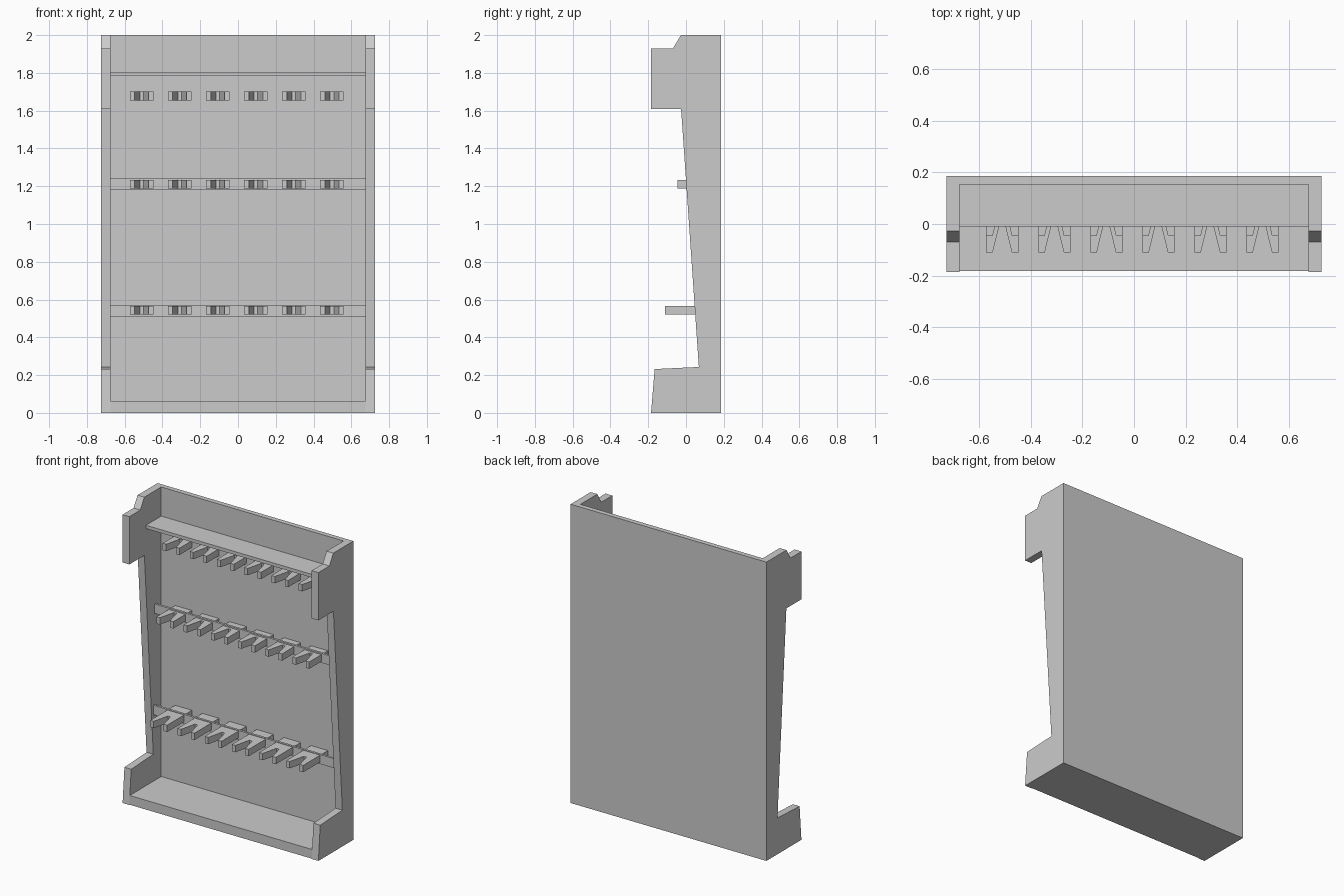
import bpy, bmesh
from mathutils import Vector

if "Cube" in bpy.data.objects:
    bpy.data.objects.remove(bpy.data.objects["Cube"])


def prism(name, pts, depth):
    """Extrude a closed polygon of 3D points along a vector."""
    bm = bmesh.new()
    face = bm.faces.new([bm.verts.new(p) for p in pts])
    ext = bmesh.ops.extrude_face_region(bm, geom=[face])
    verts = [g for g in ext["geom"] if isinstance(g, bmesh.types.BMVert)]
    bmesh.ops.translate(bm, verts=verts, vec=Vector(depth))
    bmesh.ops.recalc_face_normals(bm, faces=bm.faces)
    mesh = bpy.data.meshes.new(name)
    bm.to_mesh(mesh)
    bm.free()
    ob = bpy.data.objects.new(name, mesh)
    bpy.context.collection.objects.link(ob)
    return ob


def box(name, x, y0, y1, z0, z1):
    """Box centred on x = 0 with half width x."""
    return prism(name, [(-x, y0, z0), (x, y0, z0), (x, y1, z0), (-x, y1, z0)],
                 (0, 0, z1 - z0))


HALF, INNER = 0.725, 0.675   # outer and inner half widths
BACK, WALL = 0.185, 0.152    # rear face and inner face of back panel

# Side panels, mirrored
profile = [(BACK, 0), (BACK, 2), (-0.027, 2), (-0.069, 1.93), (-0.185, 1.93),
           (-0.185, 1.61), (-0.026, 1.61), (0.068, 0.243), (-0.166, 0.232),
           (-0.185, 0)]
for side, sign in (("left", -1), ("right", 1)):
    prism(side + "_side_panel", [(sign * INNER, y, z) for y, z in profile],
          (sign * (HALF - INNER), 0, 0))

# Back panel, floor and upper shelf
box("back_panel", INNER, WALL, BACK, 0, 2)
box("floor", INNER, -0.181, WALL, 0, 0.062)
box("upper_shelf", INNER, -0.009, WALL, 1.783, 1.805)

# Thin upright rails
box("middle_rail", INNER, 0.083, 0.098, 1.18, 1.243)
box("lower_rail", INNER, 0.07, 0.085, 0.507, 0.57)

# Rows of notched holders: each row reaches further forward going down
rows = (("upper", 0.02, 1.655), ("middle", -0.045, 1.188), ("lower", -0.11, 0.52))
for row, front, z in rows:
    for i in range(6):
        cx = -0.51 + i * 0.2014
        outline = [(-0.062, WALL), (-0.062, front), (-0.037, front),
                   (-0.010, front + 0.11), (0.010, front + 0.11),
                   (0.037, front), (0.062, front), (0.062, WALL)]
        prism(f"{row}_holder_{i + 1}", [(cx + x, y, z) for x, y in outline],
              (0, 0, 0.046))
